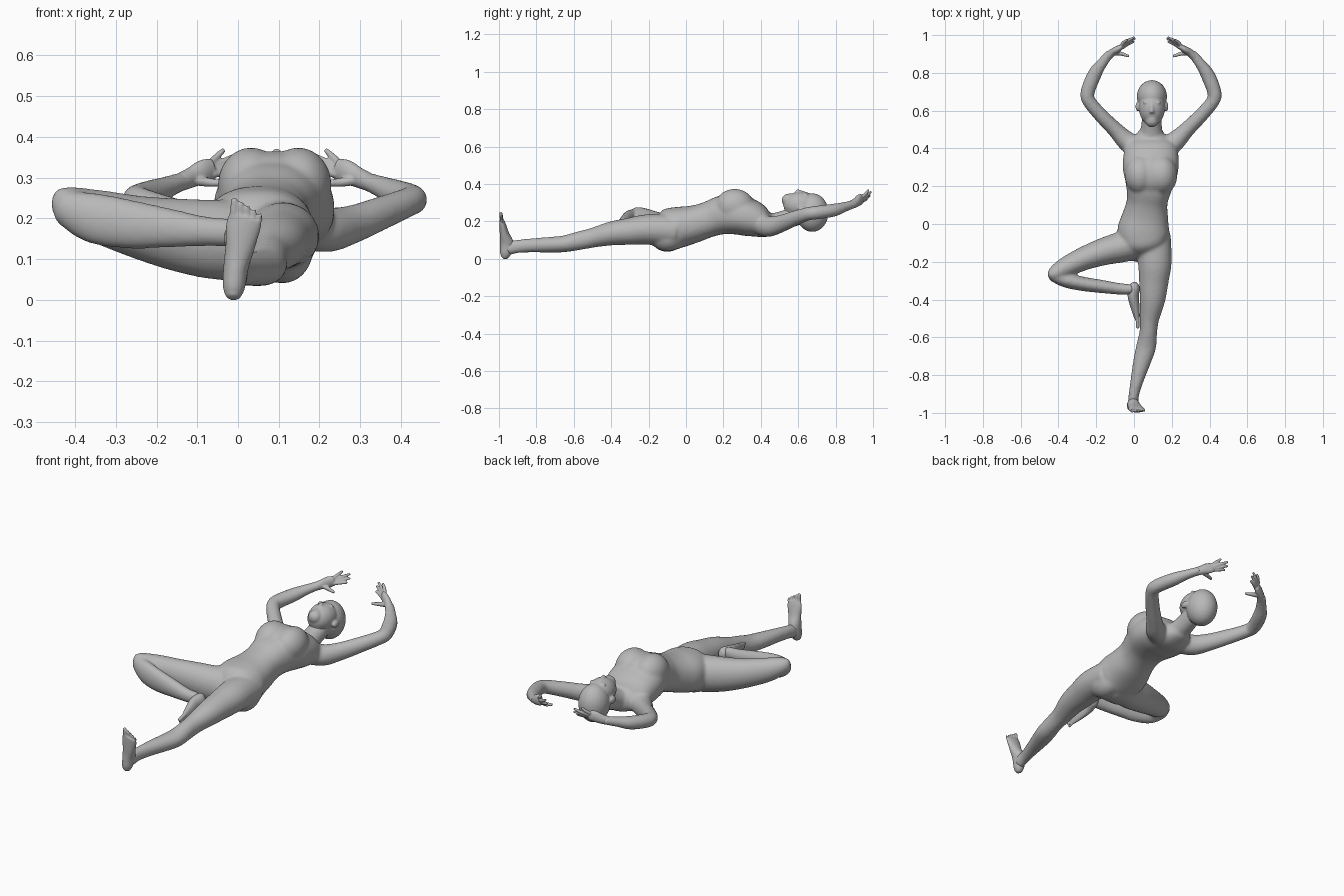
import bpy, bmesh, math
from mathutils import Vector, Matrix

MID = 0.09          # x of the torso's middle line
grey = bpy.data.materials.new("warm_grey")
grey.diffuse_color = (0.48, 0.48, 0.48, 1)


def spline(rows, steps):
    """Catmull-Rom interpolation of (x, y, z, half width, half depth) rows."""
    pts = [Vector(r) for r in rows]
    out = []
    for i in range(len(pts) - 1):
        p0, p1, p2 = pts[max(i - 1, 0)], pts[i], pts[i + 1]
        p3 = pts[min(i + 2, len(pts) - 1)]
        for s in range(steps):
            t = s / steps
            out.append(0.5 * (2 * p1 + (p2 - p0) * t + (2 * p0 - 5 * p1 + 4 * p2 - p3) * t * t
                              + (3 * p1 - p0 - 3 * p2 + p3) * t ** 3))
    return out + [pts[-1]]


def loft(bm, rows, up=(0, 0, 1), sides=20, steps=4, power=1.0):
    """Skin elliptical rings along a path, with domed ends."""
    rows = spline(rows, steps)
    pos = [Vector(r[:3]) for r in rows]
    rings = []
    for i, r in enumerate(rows):
        tan = (pos[min(i + 1, len(pos) - 1)] - pos[max(i - 1, 0)]).normalized()
        side = tan.cross(Vector(up)).normalized()
        high = side.cross(tan)
        ring = []
        for k in range(sides):
            a = 2 * math.pi * k / sides
            c, s = math.cos(a), math.sin(a)
            c, s = math.copysign(abs(c) ** power, c), math.copysign(abs(s) ** power, s)
            ring.append(bm.verts.new(pos[i] + side * c * r[3] + high * s * r[4]))
        rings.append(ring)
    for a, b in zip(rings, rings[1:]):
        for k in range(sides):
            n = (k + 1) % sides
            bm.faces.new((a[k], a[n], b[n], b[k]))
    for end, inner in ((0, 1), (-1, -2)):
        tan = (pos[end] - pos[inner]).normalized()
        depth = 0.5 * min(rows[end][3], rows[end][4])
        tip = bm.verts.new(pos[end] + tan * depth)
        for k in range(sides):
            bm.faces.new((rings[end][k], rings[end][(k + 1) % sides], tip))


def ball(bm, centre, radii):
    m = Matrix.Translation(centre) @ Matrix.Diagonal((*radii, 1))
    bmesh.ops.create_uvsphere(bm, u_segments=24, v_segments=16, radius=1, matrix=m)


def finish(name, bm, voxel, smooth):
    """Fuse the overlapping pieces into one smooth skin."""
    bmesh.ops.recalc_face_normals(bm, faces=bm.faces)
    me = bpy.data.meshes.new(name)
    bm.to_mesh(me)
    bm.free()
    me.materials.append(grey)
    ob = bpy.data.objects.new(name, me)
    bpy.context.collection.objects.link(ob)
    mod = ob.modifiers.new("fuse", 'REMESH')
    mod.mode, mod.voxel_size, mod.use_smooth_shade = 'VOXEL', voxel, True
    if smooth:
        mod = ob.modifiers.new("soften", 'SMOOTH')
        mod.factor, mod.iterations = 0.5, smooth
    bpy.ops.object.select_all(action='DESELECT')
    ob.select_set(True)
    bpy.context.view_layer.objects.active = ob
    bpy.ops.object.convert(target='MESH')
    bpy.ops.object.shade_smooth()


def sided(rows, s):
    """Place rows measured outward from the middle line on side s."""
    return [(MID + s * r[0], *r[1:]) for r in rows]


# Body: torso, neck, arms and legs
bm = bmesh.new()
loft(bm, [(.07, -.16, .14, .06, .06), (.06, -.10, .155, .12, .108), (.05, -.04, .168, .138, .11),
          (.06, .04, .185, .122, .1), (.07, .12, .21, .108, .095), (.08, .2, .235, .124, .104),
          (.087, .28, .235, .146, .106), (.09, .36, .212, .146, .097), (.09, .42, .187, .13, .074),
          (.09, .465, .183, .085, .057), (.092, .5, .19, .057, .05)], sides=32, power=.88)
loft(bm, [(.09, .43, .18, .07, .057), (.093, .53, .208, .054, .052), (.095, .62, .245, .052, .057)])
ball(bm, (.09, .26, .275), (.105, .115, .09))                               # chest
ball(bm, (.055, -.1, .125), (.09, .095, .088))                              # pelvis underside
for s in (-1, 1):
    ball(bm, (MID + s * .058, .26, .282), (.082, .105, .092))               # bust
    ball(bm, (.06 + s * .05, -.1, .125), (.075, .1, .085))                  # buttocks
    loft(bm, sided([(.07, .4, .185, .06, .06), (.13, .44, .172, .053, .056), (.19, .5, .185, .042, .048),
                    (.26, .57, .212, .038, .042), (.328, .65, .24, .036, .036),
                    (.335, .7, .247, .038, .037), (.3, .79, .26, .038, .035),
                    (.26, .85, .278, .029, .027), (.215, .905, .295, .024, .022)], s))
# straight leg
loft(bm, [(.1, -.06, .15, .095, .09), (.11, -.2, .157, .09, .082), (.105, -.3, .147, .079, .073),
          (.098, -.4, .135, .068, .064), (.082, -.5, .112, .052, .053), (.076, -.57, .097, .047, .05),
          (.064, -.65, .08, .053, .045), (.042, -.73, .075, .047, .042), (.018, -.82, .072, .036, .038),
          (0, -.9, .066, .028, .036), (-.005, -.955, .055, .029, .038)])
# bent leg: thigh, then shin
loft(bm, [(.03, -.09, .145, .09, .1), (-.06, -.12, .148, .083, .098), (-.15, -.143, .16, .074, .09),
          (-.25, -.177, .18, .064, .077), (-.35, -.222, .208, .055, .064),
          (-.415, -.258, .233, .042, .046), (-.447, -.275, .237, .024, .034)])
loft(bm, [(-.43, -.268, .23, .035, .042), (-.36, -.297, .202, .04, .062), (-.27, -.317, .186, .038, .061),
          (-.17, -.331, .176, .035, .049), (-.08, -.343, .168, .031, .037), (-.01, -.346, .165, .027, .035)])
finish("body", bm, .007, 16)

# Head with simple face
bm = bmesh.new()
ball(bm, (.095, .675, .247), (.08, .087, .103))                             # skull
ball(bm, (.095, .615, .288), (.069, .095, .071))                            # face
ball(bm, (.095, .547, .312), (.036, .035, .036))                            # chin
loft(bm, [(.095, .64, .35, .007, .008), (.095, .605, .358, .009, .012),
          (.095, .59, .361, .014, .011)], sides=12)                         # nose
ball(bm, (.095, .556, .341), (.02, .008, .009))                             # lips
for s in (-1, 1):
    ball(bm, (.095 + s * .028, .643, .346), (.02, .008, .007))              # brows
    ball(bm, (.095 + s * .075, .622, .262), (.012, .026, .019))             # ears
loft(bm, [(.094, .54, .215, .045, .045), (.095, .64, .25, .055, .06)])      # nape
finish("head", bm, .005, 6)

# Hands: palm, four fingers and a thumb
fingers = [((.158, .946, .335), (.125, .975, .368)), ((.15, .95, .326), (.088, .988, .358)),
           ((.148, .943, .316), (.083, .982, .338)), ((.152, .933, .308), (.09, .965, .318))]
bm = bmesh.new()
for s in (-1, 1):
    loft(bm, sided([(.235, .88, .287, .023, .022), (.205, .908, .3, .02, .025),
                    (.175, .926, .314, .018, .03), (.152, .941, .321, .013, .026)], s))
    for a, b in fingers:
        mid = [(p + q) / 2 for p, q in zip(a, b)]
        loft(bm, sided([(*a, .0095, .0095), (mid[0], mid[1] + .004, mid[2], .0085, .0085),
                        (*b, .006, .006)], s), sides=10)
    loft(bm, sided([(.2, .905, .295, .014, .014), (.16, .902, .288, .011, .011),
                    (.118, .888, .286, .007, .007)], s), sides=10)
finish("hands", bm, .0035, 2)

# Standing foot, sole facing the front
bm = bmesh.new()
loft(bm, [(-.012, -.972, .006, .017, .018), (-.01, -.965, .03, .027, .03), (-.005, -.958, .08, .031, .037),
          (.005, -.97, .13, .036, .026), (.013, -.98, .18, .043, .018), (.02, -.986, .205, .04, .012)],
     up=(0, -1, 0))
for i in range(5):
    r = .011 - .0012 * i
    x = -.01 + .016 * i
    loft(bm, [(x, -.984, .195, r, r), (x + .001, -.99, .247 - .009 * i, r * .8, r * .8)],
         up=(0, -1, 0), sides=10)
finish("standing_foot", bm, .004, 3)

# Tucked foot, sole resting on the inner thigh and toes dipping down
bm = bmesh.new()
loft(bm, [(.008, -.315, .163, .018, .025), (.002, -.335, .16, .03, .037), (-.004, -.38, .148, .03, .041),
          (.004, -.43, .132, .025, .042), (.013, -.48, .118, .018, .04), (.018, -.505, .111, .012, .038)])
for i in range(5):
    r = .011 - .0012 * i
    z = .142 - .016 * i
    loft(bm, [(.018, -.495, z, r, r), (.02, -.55 + .009 * i, z - .01, r * .8, r * .8)], sides=10)
finish("tucked_foot", bm, .004, 3)
